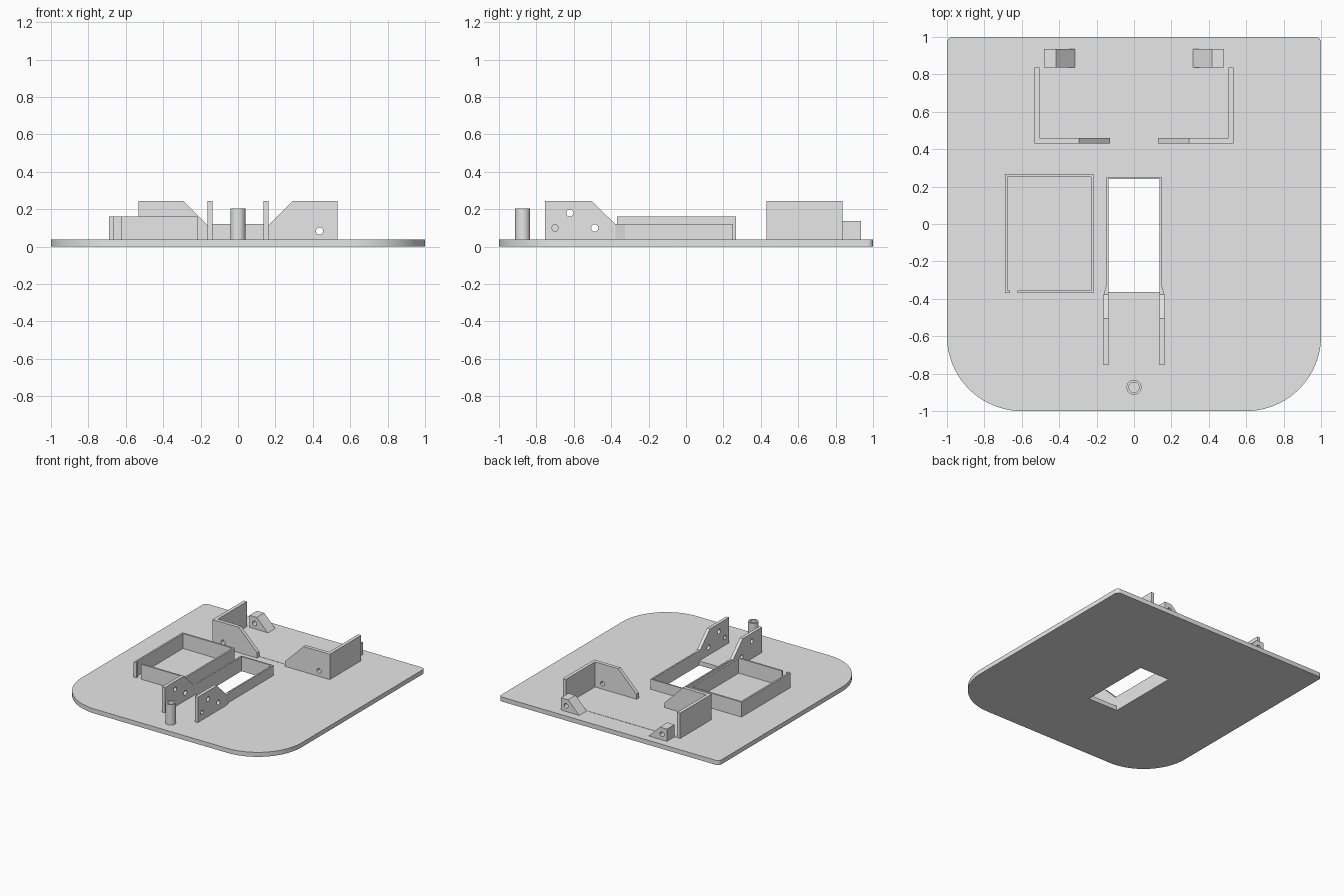
import bpy, bmesh, math

if "Cube" in bpy.data.objects:
    bpy.data.objects.remove(bpy.data.objects["Cube"])

grey = bpy.data.materials.new("light grey plastic")
grey.diffuse_color = (0.8, 0.8, 0.8, 1)
grey.use_nodes = True
grey.node_tree.nodes["Principled BSDF"].inputs["Base Color"].default_value = grey.diffuse_color
TOP = 0.037  # upper face of the base plate
LOW = 0.03   # parts sink slightly into the plate


def prism(name, pts, axis, lo, hi):
    """Extrude a 2D outline along an axis: x uses (y, z), y uses (x, z), z uses (x, y)."""
    place = {"x": lambda u, v, w: (w, u, v),
             "y": lambda u, v, w: (u, w, v),
             "z": lambda u, v, w: (u, v, w)}[axis]
    bm = bmesh.new()
    rings = [[bm.verts.new(place(u, v, w)) for u, v in pts] for w in (lo, hi)]
    bm.faces.new(rings[0])
    bm.faces.new(rings[1])
    n = len(pts)
    for i in range(n):
        j = (i + 1) % n
        bm.faces.new((rings[0][i], rings[0][j], rings[1][j], rings[1][i]))
    bmesh.ops.recalc_face_normals(bm, faces=bm.faces)
    mesh = bpy.data.meshes.new(name)
    bm.to_mesh(mesh)
    bm.free()
    mesh.materials.append(grey)
    ob = bpy.data.objects.new(name, mesh)
    bpy.context.collection.objects.link(ob)
    return ob


def rect(x0, x1, y0, y1):
    return [(x0, y0), (x1, y0), (x1, y1), (x0, y1)]


def arc(cx, cy, r, a0, a1, n):
    return [(cx + r * math.cos(math.radians(a0 + (a1 - a0) * i / n)),
             cy + r * math.sin(math.radians(a0 + (a1 - a0) * i / n))) for i in range(n + 1)]


def circle(cx, cy, r, n=24):
    return arc(cx, cy, r, 0, 360, n)[:-1]


def cut(ob, *cutters):
    """Subtract the cutters, bake the result and delete them."""
    for c in cutters:
        c.hide_render = True
        mod = ob.modifiers.new("cut", "BOOLEAN")
        mod.operation, mod.solver, mod.object = "DIFFERENCE", "EXACT", c
    deps = bpy.context.evaluated_depsgraph_get()
    mesh = bpy.data.meshes.new_from_object(ob.evaluated_get(deps))
    ob.modifiers.clear()
    ob.data = mesh
    for c in cutters:
        bpy.data.objects.remove(c)
    return ob


def smooth(ob):
    bpy.ops.object.select_all(action="DESELECT")
    ob.select_set(True)
    bpy.context.view_layer.objects.active = ob
    bpy.ops.object.shade_smooth_by_angle(angle=math.radians(30))


def mirrored(pts, s):
    return [(s * u, v) for u, v in pts]


# Base plate with large front corners, small back corners and a slot
outline = (arc(-0.6, -0.6, 0.4, 180, 270, 20) + arc(0.6, -0.6, 0.4, 270, 360, 20)
           + arc(0.97, 0.97, 0.03, 0, 90, 5) + arc(-0.97, 0.97, 0.03, 90, 180, 5))
plate = prism("base_plate", outline, "z", 0, TOP)
cut(plate, prism("slot_cutter", rect(-0.136, 0.136, -0.364, 0.24), "z", -0.1, 0.1))
smooth(plate)

# Hollow pin at the front
pin = prism("front_pin", circle(0, -0.873, 0.04, 32), "z", LOW, 0.205)
cut(pin, prism("pin_cutter", circle(0, -0.873, 0.027, 32), "z", TOP, 0.3))
smooth(pin)

# Open tray on the left, with a narrow gap in its front wall
tray = prism("left_tray", rect(-0.691, -0.216, -0.37, 0.266), "z", LOW, 0.16)
cut(tray,
    prism("tray_cutter", rect(-0.677, -0.230, -0.356, 0.252), "z", TOP, 0.3),
    prism("gap_cutter", rect(-0.662, -0.624, -0.45, -0.30), "z", TOP, 0.3))

# Thin rim around the slot, flared to meet the brackets
side = [(0.136, 0.24), (0.136, -0.38), (0.163, -0.38), (0.148, -0.325), (0.148, 0.252)]
rim = side + [(-u, v) for u, v in reversed(side)]
prism("slot_rim", rim, "z", LOW, 0.12)

# Pair of drilled brackets in front of the slot
for s, label in ((-1, "left"), (1, "right")):
    shape = [(-0.755, LOW), (-0.378, LOW), (-0.378, 0.12), (-0.505, 0.245), (-0.755, 0.245)]
    x0, x1 = sorted((s * 0.136, s * 0.163))
    bracket = prism(label + "_bracket", shape, "x", x0, x1)
    holes = [(-0.621, 0.18, 24), (-0.488, 0.1, 24)]
    if s > 0:
        holes.append((-0.7, 0.1, 6))
    cut(bracket, *[prism("hole_cutter", circle(y, z, 0.019, n), "x", x0 - 0.05, x1 + 0.05)
                   for y, z, n in holes])

# Rear holder: side wall, sloped front wall and drilled back lug on each side
for s, label in ((-1, "left"), (1, "right")):
    x0, x1 = sorted((s * 0.505, s * 0.533))
    prism(label + "_holder_side", rect(x0, x1, 0.43, 0.838), "z", LOW, 0.245)

    front = [(0.505, LOW), (0.505, 0.245), (0.293, 0.245), (0.128, 0.08), (0.128, LOW)]
    wall = prism(label + "_holder_front", mirrored(front, s), "y", 0.43, 0.46)
    cut(wall, prism("hole_cutter", circle(s * 0.436, 0.083, 0.019), "y", 0.4, 0.5))

    wedge = [(0.482, LOW), (0.482, 0.138), (0.417, 0.138), (0.316, TOP), (0.316, LOW)]
    lug = prism(label + "_back_lug", mirrored(wedge, s), "y", 0.838, 0.935)
    cut(lug, prism("hole_cutter", circle(s * 0.436, 0.083, 0.019), "y", 0.8, 1.0))

# Thin floor of the rear holder
prism("holder_floor", rect(-0.505, 0.505, 0.46, 0.838), "z", LOW, TOP + 0.002)
